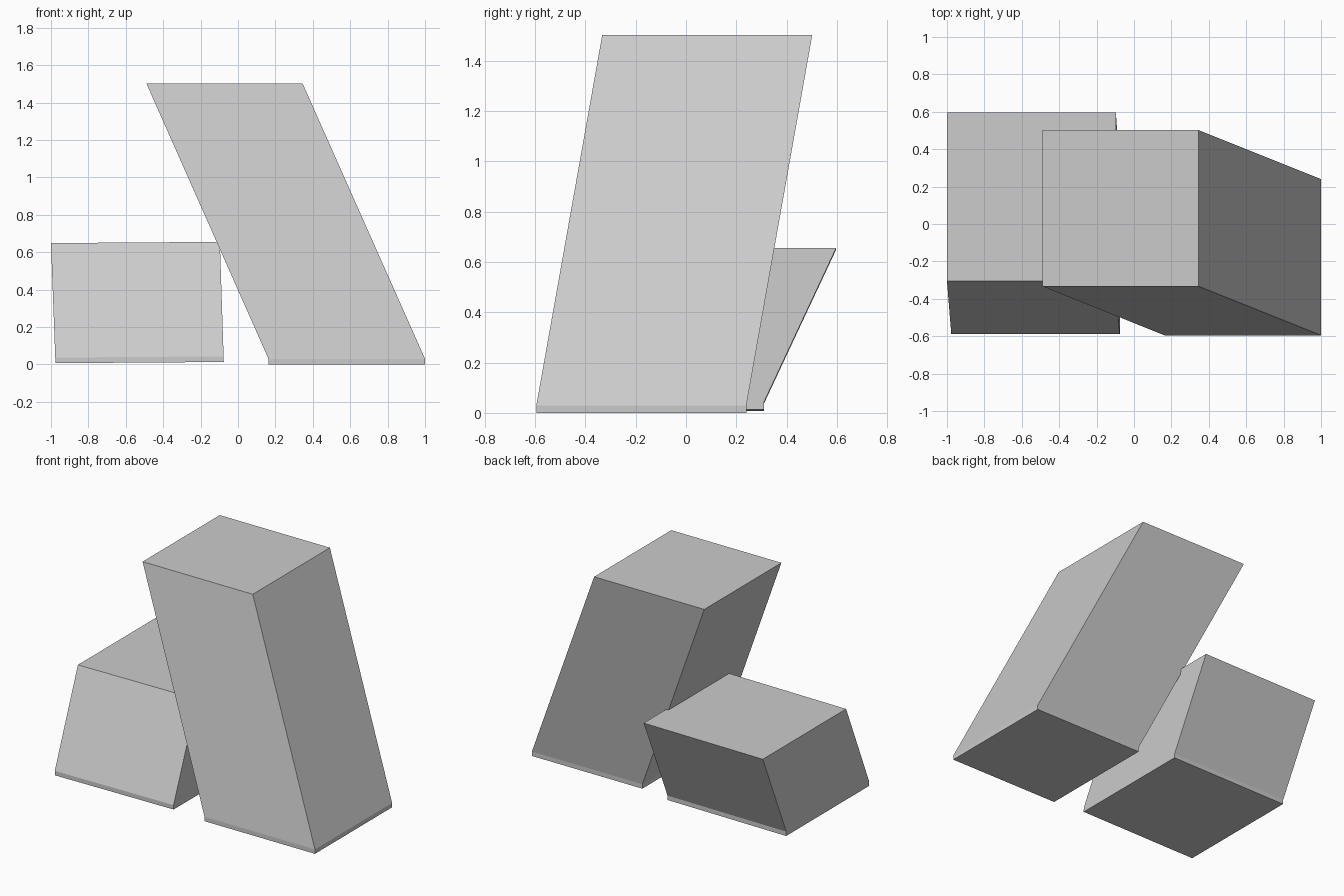
import bpy, bmesh

if "Cube" in bpy.data.objects:
    bpy.data.objects.remove(bpy.data.objects["Cube"])


def leaning_block(name, sections, tilt=0.0):
    """Loft square sections (x0, x1, y0, y1, z); tilt raises z along x."""
    bm = bmesh.new()
    rings = []
    for x0, x1, y0, y1, z in sections:
        corners = ((x0, y0), (x1, y0), (x1, y1), (x0, y1))
        rings.append([bm.verts.new((x, y, z + tilt * (x - x0))) for x, y in corners])
    bm.faces.new(rings[0][::-1])
    bm.faces.new(rings[-1])
    for low, high in zip(rings, rings[1:]):
        for i in range(4):
            j = (i + 1) % 4
            bm.faces.new((low[i], low[j], high[j], high[i]))
    bmesh.ops.recalc_face_normals(bm, faces=bm.faces)
    mesh = bpy.data.meshes.new(name)
    bm.to_mesh(mesh)
    bm.free()
    obj = bpy.data.objects.new(name, mesh)
    bpy.context.collection.objects.link(obj)
    return obj


# Tall block: thin upright foot, then a long slanted shaft
leaning_block("tall_block", [
    (0.163, 1.0, -0.595, 0.24, 0.0),
    (0.163, 1.0, -0.595, 0.24, 0.03),
    (-0.49, 0.345, -0.333, 0.502, 1.503),
])

# Short block: thin upright foot, then a backward-leaning body, very slightly tilted
leaning_block("short_block", [
    (-0.976, -0.076, -0.588, 0.31, 0.007),
    (-0.977, -0.077, -0.588, 0.31, 0.037),
    (-1.0, -0.097, -0.305, 0.597, 0.649),
], tilt=0.007)
